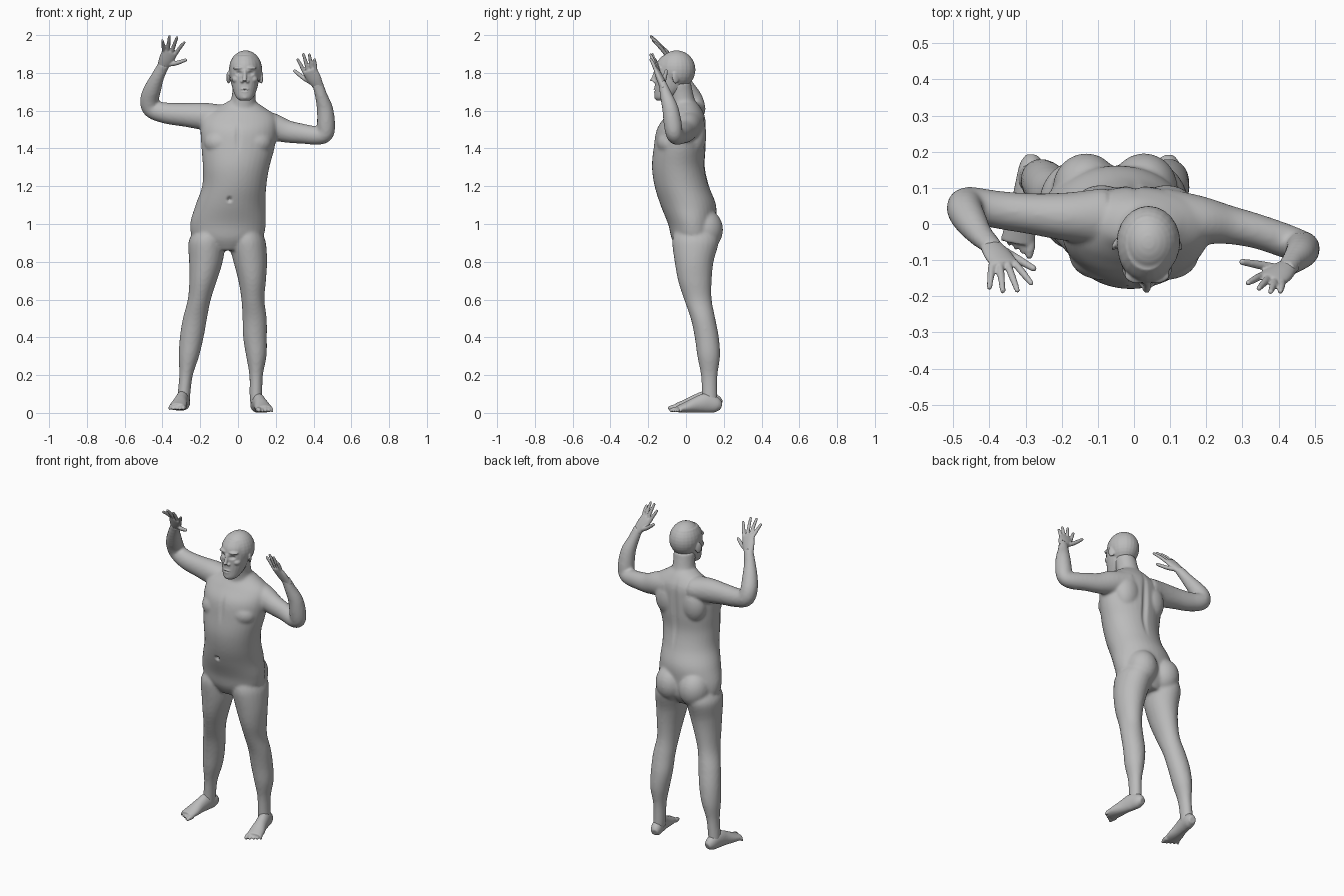
import bpy, bmesh, math
from mathutils import Vector, Matrix

if "Cube" in bpy.data.objects:
    bpy.data.objects.remove(bpy.data.objects["Cube"], do_unlink=True)

CM = 0.01  # all part sizes below are in hundredths of a unit
X, Y, Z = Vector((1, 0, 0)), Vector((0, 1, 0)), Vector((0, 0, 1))

skin = bpy.data.materials.new("grey_skin")
skin.use_nodes = True
skin.diffuse_color = (0.5, 0.5, 0.5, 1)
skin.node_tree.nodes["Principled BSDF"].inputs["Base Color"].default_value = (0.5, 0.5, 0.5, 1)


def spline(rows, steps=5):
    """Smooth in-between stations (Catmull-Rom)."""
    out, n = [], len(rows)
    for i in range(n - 1):
        p = [rows[max(0, min(n - 1, i + k))] for k in (-1, 0, 1, 2)]
        for s in range(steps):
            t = s / steps
            out.append([b + t * (c - a) / 2 + t * t * (2 * a - 5 * b + 4 * c - d) / 2
                        + t ** 3 * (3 * b - a - 3 * c + d) / 2 for a, b, c, d in zip(*p)])
    return out + [list(rows[-1])]


def loft(bm, rows, across=X, axis=None, sides=24):
    """Skin ellipses (x, y, z, half width, half depth) along a path."""
    rows = spline(rows)
    pts = [Vector(r[:3]) for r in rows]
    rings = []
    for i, r in enumerate(rows):
        t = axis or (pts[min(i + 1, len(pts) - 1)] - pts[max(i - 1, 0)]).normalized()
        u = (across - t * across.dot(t)).normalized()
        v = t.cross(u)
        rings.append([bm.verts.new(pts[i] + u * r[3] * math.cos(a) + v * r[4] * math.sin(a))
                      for a in (math.tau * k / sides for k in range(sides))])
    for lo, hi in zip(rings, rings[1:]):
        for k in range(sides):
            bm.faces.new((lo[k], lo[k - 1], hi[k - 1], hi[k]))
    bm.faces.new(rings[0])
    bm.faces.new(rings[-1])


def blob(bm, centre, radii, turn=0):
    m = Matrix.Translation(centre) @ Matrix.Rotation(turn, 4, "Z") @ Matrix.Diagonal((*radii, 1))
    bmesh.ops.create_uvsphere(bm, u_segments=24, v_segments=16, radius=1, matrix=m)


def digit(bm, root, tip, thick, bend):
    """Finger or toe with a slight bend and a round end."""
    root, tip = Vector(root), Vector(tip)
    mid = (root + tip) / 2 + bend
    loft(bm, [(*root, thick, thick), (*mid, thick, thick), (*tip, thick * .75, thick * .75)], sides=12)
    blob(bm, tip, [thick * .75] * 3)


def fuse(name, bm, voxel, relax, dents=()):
    """Blend the pieces into one skin, then press in the hollows."""
    bmesh.ops.scale(bm, vec=(CM, CM, CM), verts=bm.verts)
    bmesh.ops.recalc_face_normals(bm, faces=bm.faces)
    mesh = bpy.data.meshes.new(name)
    bm.to_mesh(mesh)
    bm.free()
    obj = bpy.data.objects.new(name, mesh)
    bpy.context.scene.collection.objects.link(obj)
    mod = obj.modifiers.new("blend", "REMESH")
    mod.mode, mod.voxel_size = "VOXEL", voxel
    mod = obj.modifiers.new("relax", "SMOOTH")
    mod.factor, mod.iterations = 0.5, relax
    view = bpy.context.evaluated_depsgraph_get()
    obj.data = bpy.data.meshes.new_from_object(obj.evaluated_get(view))
    obj.modifiers.clear()
    for centre, radii, push in dents:
        for v in obj.data.vertices:
            d = sum(((v.co[k] / CM - centre[k]) / radii[k]) ** 2 for k in range(3))
            if d < 1:
                v.co.y += push * CM * (1 - d) ** 2
    obj.data.materials.clear()
    obj.data.materials.append(skin)
    for p in obj.data.polygons:
        p.use_smooth = True
    return obj


# Torso, neck, buttocks and back muscles
body = bmesh.new()
loft(body, [(-5.5, 4, 86, 9, 8), (-5.5, 4, 92, 18, 11.5), (-5.3, 3.2, 100, 20, 12.7),
            (-4, 1.2, 110, 18.5, 14.7), (-2, -2.2, 120, 17, 14.4), (-1, -4, 130, 17.6, 14),
            (0, -3.4, 140, 19.3, 13.8), (.5, -2.5, 150, 20.3, 13), (1, -.5, 157, 19, 10.5),
            (1.5, 0, 162, 12, 7.5), (2, -1, 165, 7, 6)], axis=Z, sides=36)
loft(body, [(2, 0, 158, 9, 8), (2.8, -2, 166, 6.5, 6.6), (3.6, -4, 175, 6.2, 6.6)], axis=Z)
for side in (-1, 1):
    blob(body, (-5.2 + 8 * side, 9.8, 97), (9.3, 9.8, 11))
    blob(body, (9 * side, -8.5, 143), (9, 7, 7))
    blob(body, (9 * side, 4.5, 147), (8, 6.3, 11))

# Legs: each lists its centre line; girth is shared
girth = [(5, 95, 8.5, 11.5), (5, 90, 9.8, 12.3), (4.3, 80, 8.9, 10.3), (4.7, 70, 7.3, 8.9),
         (6.3, 60, 6.1, 7.3), (9, 50, 6.4, 6.5), (11, 40, 6.3, 6.4), (12, 30, 5.4, 6),
         (12.3, 20, 3.6, 4.4), (12.5, 10, 3.4, 4.1), (12.5, 5, 3.4, 4.4)]
for line in ((-15.5, -16.5, -17, -18.5, -20.5, -22.8, -24.5, -26, -27.5, -28.6, -29),
             (4.5, 5, 6.5, 7.5, 7.9, 8.8, 9, 9.7, 9.6, 9.5, 9.8)):
    loft(body, [(x, *g) for x, g in zip(line, girth)], axis=Z)

# Raised arms
loft(body, [(-8, 2, 156, 8, 7), (-18, 2, 157, 6.8, 7.2), (-28, 2.8, 157.8, 5.7, 6.3),
            (-38, 4, 158.7, 5.2, 5.6), (-45.5, 5.5, 161, 4.8, 5), (-46.8, 4, 166, 4.9, 5),
            (-45, .5, 172, 4.4, 4.5), (-42.5, -3, 178, 3.4, 3.5), (-40, -5.5, 183, 2.6, 3.2),
            (-39, -6.8, 185, 2.3, 3.2)], across=Y)
loft(body, [(8, 2, 154, 8, 7.5), (18, 1, 151.5, 6.8, 7.2), (26, -.2, 149, 5.4, 6),
            (34, -2, 147.8, 4.8, 5.3), (42, -4.7, 146.8, 4.7, 4.9), (46, -6.2, 148, 4.5, 4.7),
            (46.6, -7, 153, 4.8, 4.8), (46, -8.3, 161, 4.3, 4.3), (44, -10.5, 168, 3.3, 3.3),
            (42.5, -12, 173, 2.4, 3), (41.8, -12.6, 175, 2.2, 3)], across=Y)
fuse("body", body, .0085, 6, [((-4.5, -15, 113), (1.6, 6, 2), 2), ((.5, 10, 140), (2.5, 8, 26), -1.2),
                              ((0, -16, 146), (2, 6, 11), .7)])

# Head: skull, face, nose, brow, cheeks, lips, ears
head, cx = bmesh.new(), 3.6
blob(head, (4, -5, 181.7), (8.8, 10, 10.2))
loft(head, [(cx, -13, 165.3, 2.5, 2.5), (cx, -11.5, 167, 4.6, 5.2), (cx, -9, 171, 6.3, 7.7),
            (cx, -8, 175, 7.3, 8.5), (cx, -7, 180, 8, 9.5), (cx, -6, 185, 7.9, 9.6),
            (cx, -5.3, 189, 6, 7.5)], axis=Z)
loft(head, [(cx, -15.9, 181.5, .9, .9), (cx, -16.8, 178.5, 1, 1), (cx - .2, -18.1, 175.6, 1.2, 1.2)], axis=Z)
blob(head, (cx, -16, 171.4), (2.5, 1.2, .6))
blob(head, (cx, -15.8, 170.1), (2.2, 1.2, .7))
blob(head, (cx, -15, 167.2), (2.3, 1.9, 1.6))
for side in (-1, 1):
    blob(head, (cx + 3.4 * side, -14.7, 182.6), (3, 1.7, .9), -.25 * -side)
    blob(head, (cx + 4.3 * side, -12.6, 176.5), (2.6, 2.6, 2))
    blob(head, (cx + 1.4 * side, -16.4, 175.4), (.9, 1.1, .8))
    blob(head, (cx + 8.6 * side, -5.4, 177.6), (.8, 2.1, 3.4), .5 * side)
fuse("head", head, .0045, 3, [((cx + 3.2 * s, -16, 179.8), (2.5, 4, 1.6), 1.2) for s in (-1, 1)]
     + [((cx, -17, 170.75), (2.6, 3, .6), .6)])


def hand(name, wrist, knuckle, across, tips, thumb):
    """Flat palm, four spread fingers (little finger first) and a thumb."""
    bm = bmesh.new()
    w, k, u = Vector(wrist), Vector(knuckle), Vector(across).normalized()
    d = k - w
    loft(bm, [(*(w - d * .2), 2.8, 2.1), (*w, 2.9, 2), (*(w + d * .5), 3.9, 1.9),
              (*k, 4.1, 1.4), (*(k + d * .1), 3.6, .9)], across=u)
    for i, tip in enumerate(tips):
        digit(bm, k + u * (i - 1.5) * 2.1 - d * .05, tip, 1.0, Vector((0, 0, .4)))
    digit(bm, w + d * .25 + u * 2, thumb, 1.2, Vector((0, 0, -.4)))
    fuse(name, bm, .004, 3)


hand("right_hand", (-40, -5.5, 183), (-36, -10.8, 191), (1, 0, -.3),
     [(-40, -17.5, 197), (-36.3, -18.5, 199.3), (-32.3, -18.3, 198.7), (-28.5, -16.3, 196)],
     (-27.8, -12.3, 186.8))
hand("left_hand", (42.5, -12, 173), (38, -15.3, 181), (-1, .35, -.35),
     [(40.5, -18.6, 187), (37.8, -18.7, 189.6), (34.6, -17.8, 189.8), (31.6, -16.3, 187)],
     (30, -10.5, 181))


def foot(name, heel, toe, lift, inner):
    """Foot swept from heel to ball, with five toes, big toe on the inner side."""
    bm = bmesh.new()
    h, t = Vector((*heel, lift)), Vector((*toe, lift))
    d = t - h
    u = d.cross(Z).normalized() * (inner if d.cross(Z).x > 0 else -inner)
    shape = [(0, 3.3, 2, 2), (.1, 4.2, 3.2, 4.1), (.3, 5.2, 3.5, 5.2), (.5, 4.3, 3.7, 4.3),
             (.72, 2.9, 4.5, 2.9), (.9, 2, 4.5, 1.8)]
    loft(bm, [(*(h + d * f + Z * z), a, b) for f, z, a, b in shape], across=u)
    for i in range(5):
        size = 1.4 if i == 0 else 1.05 - .06 * i
        side = u * (3.5 - 1.85 * i)
        digit(bm, h + d * .85 + side + Z * 1.8, t - d * .028 * i + side * 1.08 + Z * size, size, Z * .2)
    fuse(name, bm, .005, 3)


foot("right_foot", (-28, 18.7), (-32.7, -8), 1.2, 1)
foot("left_foot", (9, 18.5), (14.8, -7), 0, -1)
